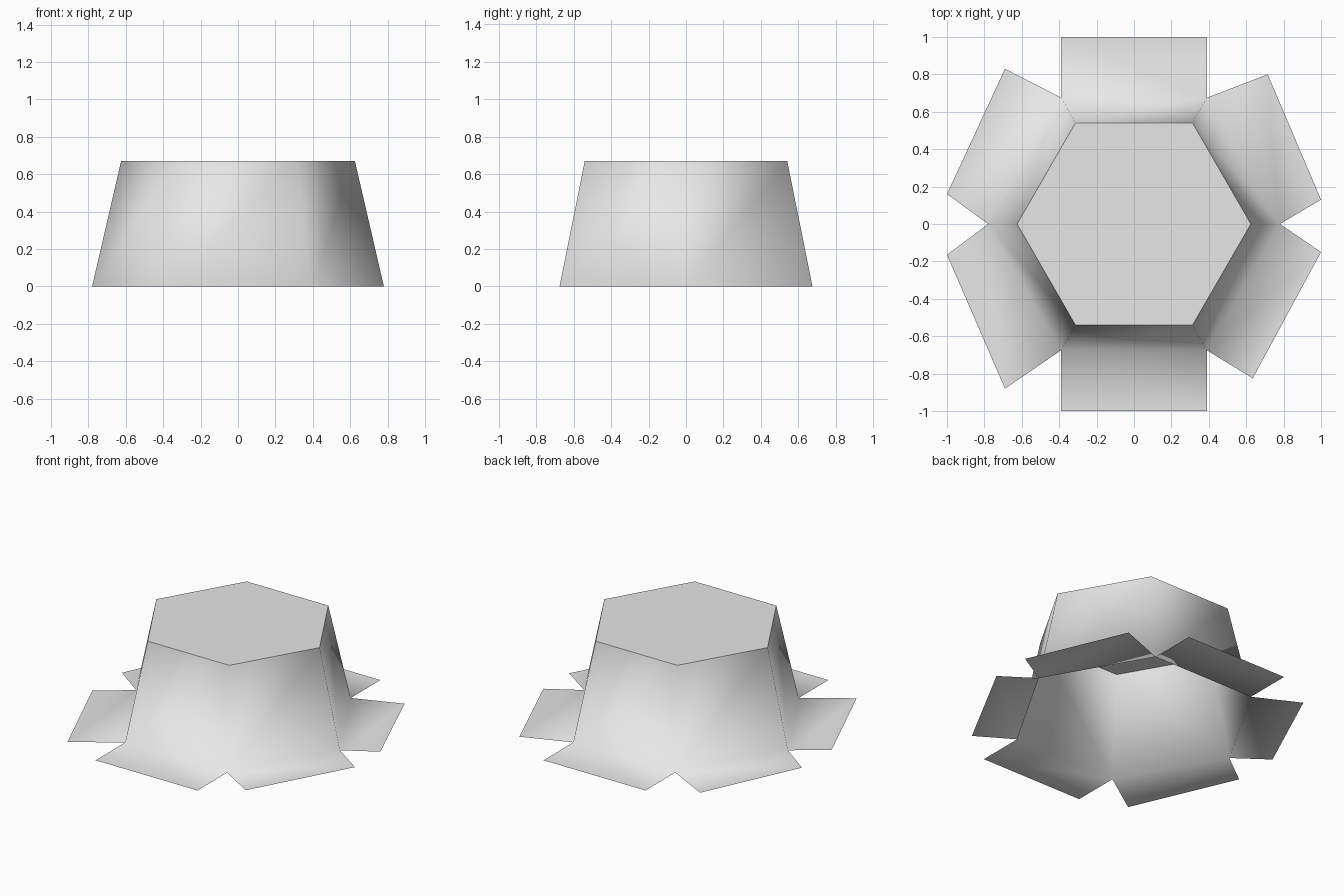
import bpy
import bmesh
from math import cos, sin, pi

cube = bpy.data.objects.get("Cube")
if cube:
    bpy.data.objects.remove(cube, do_unlink=True)

HEIGHT, BASE_R, TOP_R = 0.67, 0.78, 0.625

# One flat colour
grey = bpy.data.materials.new("light_grey")
grey.use_nodes = True
colour = (0.8, 0.8, 0.8, 1.0)
grey.diffuse_color = colour
grey.node_tree.nodes["Principled BSDF"].inputs["Base Color"].default_value = colour


def hexagon(bm, radius, z):
    return [bm.verts.new((radius * cos(i * pi / 3), radius * sin(i * pi / 3), z))
            for i in range(6)]


def finish(bm, name):
    mesh = bpy.data.meshes.new(name)
    bm.to_mesh(mesh)
    bm.free()
    mesh.materials.append(grey)
    obj = bpy.data.objects.new(name, mesh)
    bpy.context.collection.objects.link(obj)
    return obj


# Outer corners of each slightly uneven flap, counter-clockwise from +x
flap_ends = [
    ((1.0, 0.13), (0.715, 0.80)),
    ((0.39, 1.0), (-0.39, 1.0)),
    ((-0.69, 0.83), (-1.0, 0.16)),
    ((-1.0, -0.165), (-0.69, -0.88)),
    ((-0.39, -1.0), (0.39, -1.0)),
    ((0.635, -0.825), (1.0, -0.15)),
]

# Tapered six-sided wall with flaps folded out flat, shaded smoothly together
bm = bmesh.new()
base = hexagon(bm, BASE_R, 0)
rim = hexagon(bm, TOP_R, HEIGHT)
for i, ends in enumerate(flap_ends):
    j = (i + 1) % 6
    bm.faces.new((base[i], base[j], rim[j], rim[i]))
    outer = [bm.verts.new((x, y, 0)) for x, y in ends]
    bm.faces.new((base[i], outer[0], outer[1], base[j]))
for face in bm.faces:
    face.smooth = True
finish(bm, "wall_with_flaps")

# Flat top, kept separate so its edge stays crisp
bm = bmesh.new()
bm.faces.new(hexagon(bm, TOP_R, HEIGHT))
finish(bm, "top_panel")
